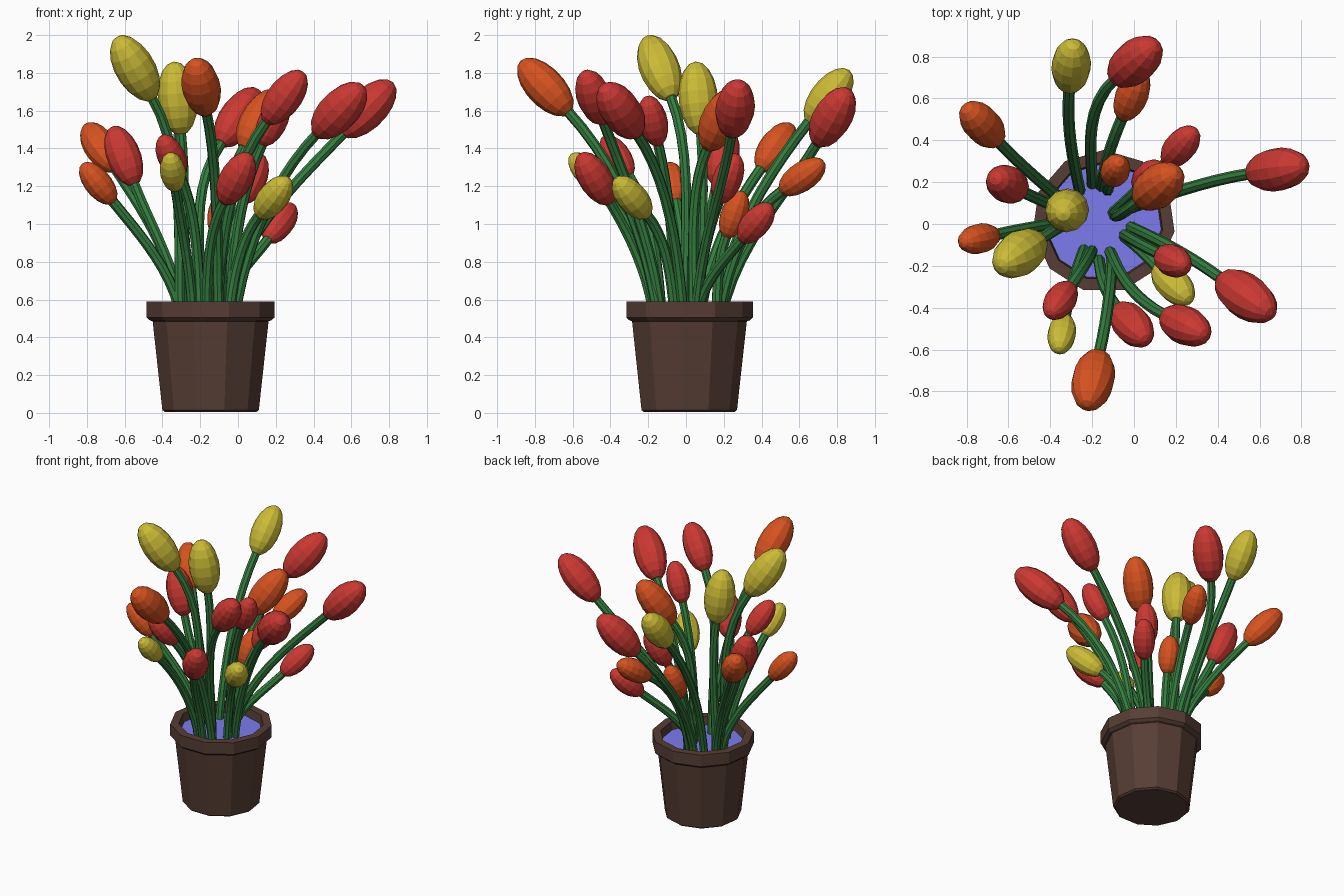
import bpy, bmesh, math
from mathutils import Vector, Matrix

if "Cube" in bpy.data.objects:
    bpy.data.objects.remove(bpy.data.objects["Cube"])


def material(name, rgb):
    m = bpy.data.materials.new(name)
    m.diffuse_color = (*rgb, 1)
    m.use_nodes = True
    m.node_tree.nodes["Principled BSDF"].inputs["Base Color"].default_value = m.diffuse_color
    return m


MATS = {
    "r": material("red", (0.60, 0.040, 0.032)),
    "o": material("orange", (0.68, 0.085, 0.014)),
    "y": material("yellow", (0.60, 0.50, 0.037)),
}
GREEN = material("green", (0.035, 0.21, 0.05))
BROWN = material("brown", (0.095, 0.048, 0.035))
BLUE = material("blue", (0.20, 0.20, 0.85))

CENTRE = Vector((-0.145, 0.012, 0))
SIDES = 11


def mesh_object(name, bm, mat):
    me = bpy.data.meshes.new(name)
    bm.to_mesh(me)
    bm.free()
    me.materials.append(mat)
    ob = bpy.data.objects.new(name, me)
    bpy.context.collection.objects.link(ob)
    return ob


def lathe(name, profile, mat):
    """Spin (radius, z) points round the pot axis, capping both ends."""
    bm = bmesh.new()
    rings = []
    for r, z in profile:
        ring = []
        for i in range(SIDES):
            a = math.pi / 2 + i * 2 * math.pi / SIDES
            ring.append(bm.verts.new(CENTRE + Vector((r * math.cos(a), r * math.sin(a), z))))
        rings.append(ring)
    for a, b in zip(rings, rings[1:]):
        for i in range(SIDES):
            j = (i + 1) % SIDES
            bm.faces.new((a[i], a[j], b[j], b[i]))
    bm.faces.new(rings[0][::-1])
    bm.faces.new(rings[-1])
    return mesh_object(name, bm, mat)


# Pot with a stepped rim, and the blue fill inside it
lathe("pot", [(0.245, 0.005), (0.258, 0.015), (0.31, 0.485), (0.325, 0.49), (0.342, 0.505),
              (0.342, 0.59), (0.285, 0.59), (0.27, 0.47)], BROWN)
lathe("pot_fill", [(0.272, 0.50), (0.278, 0.53)], BLUE)

# Blooms: colour, centre x y z, half-axis vector towards the tip
BLOOMS = [
    ("y", -0.30, 0.755, 1.675, 0.01, 0.11, 0.14),
    ("r", 0.005, 0.775, 1.565, 0.10, 0.085, 0.145),
    ("o", -0.01, 0.615, 1.25, 0.05, 0.115, 0.08),
    ("o", -0.725, 0.475, 1.405, -0.08, 0.085, 0.12),
    ("r", -0.605, 0.19, 1.36, -0.06, 0.03, 0.157),
    ("o", -0.09, 0.255, 1.05, 0.02, 0.045, 0.125),
    ("o", 0.115, 0.18, 1.55, 0.09, 0.07, 0.155),
    ("r", 0.222, 0.37, 1.005, 0.07, 0.08, 0.095),
    ("r", 0.075, 0.22, 1.24, 0.05, 0.05, 0.13),
    ("r", 0.685, 0.26, 1.61, 0.136, 0.02, 0.14),
    ("r", 0.535, -0.345, 1.60, 0.125, -0.09, 0.13),
    ("r", 0.185, -0.175, 1.545, 0.06, -0.03, 0.13),
    ("y", 0.187, -0.285, 1.14, 0.08, -0.085, 0.10),
    ("r", 0.245, -0.485, 1.67, 0.10, -0.05, 0.135),
    ("r", -0.01, -0.48, 1.24, 0.07, -0.08, 0.13),
    ("o", -0.195, -0.745, 1.725, -0.03, -0.13, 0.14),
    ("y", -0.345, -0.525, 1.275, -0.015, -0.085, 0.095),
    ("r", -0.352, -0.365, 1.355, -0.05, -0.07, 0.11),
    ("y", -0.545, -0.14, 1.825, -0.095, -0.065, 0.165),
    ("o", -0.74, -0.07, 1.215, -0.085, -0.02, 0.105),
    ("y", -0.32, 0.065, 1.665, -0.02, -0.015, 0.195),
]


def bloom(name, centre, axis, mat):
    length = axis.length
    width = 0.53 * length
    bm = bmesh.new()
    turn = Vector((0, 0, 1)).rotation_difference(axis).to_matrix().to_4x4()
    mat4 = Matrix.Translation(centre) @ turn @ Matrix.Diagonal((width, width, length, 1))
    bmesh.ops.create_uvsphere(bm, u_segments=12, v_segments=9, radius=1, matrix=mat4)
    return mesh_object(name, bm, mat)


def stem(name, centre, axis):
    end = centre - axis * 0.9
    # Root lies between the radial line and the bloom's own backward line
    out = Vector((end.x - CENTRE.x, end.y - CENTRE.y, 0))
    flat = Vector((axis.x, axis.y, 0)).normalized()
    radial = out.normalized() * min(0.16, out.length)
    root = radial * 0.5 + (out - flat * max(0, out.dot(flat) - 0.13)) * 0.5
    if root.length > 0.18:
        root = root.normalized() * 0.18
    # Stems leaning right and back start nearer the middle
    if centre.x > 0.05 and centre.y > 0:
        root *= 0.4
    elif centre.x > 0.05:
        root *= 0.8
    root = CENTRE + root + Vector((0, 0, 0.48))
    reach = (end - root).length
    lean = Vector((end.x - root.x, end.y - root.y, 0)) * 0.12

    cu = bpy.data.curves.new(name, "CURVE")
    cu.dimensions = "3D"
    cu.resolution_u = 10
    cu.bevel_depth = 0.028
    cu.bevel_resolution = 2
    sp = cu.splines.new("BEZIER")
    sp.use_smooth = False
    sp.bezier_points.add(1)
    a, b = sp.bezier_points
    up = Vector((0, 0, 0.36 * reach)) + lean
    back = axis.normalized() * 0.33 * reach
    for p, co, h in ((a, root, up), (b, end, back)):
        p.handle_left_type = p.handle_right_type = "FREE"
        p.co, p.handle_left, p.handle_right = co, co - h, co + h
    cu.materials.append(GREEN)
    ob = bpy.data.objects.new(name, cu)
    bpy.context.collection.objects.link(ob)
    return ob


# Stems and flower heads
stems = []
for i, (col, x, y, z, dx, dy, dz) in enumerate(BLOOMS, 1):
    c, axis = Vector((x, y, z)), Vector((dx, dy, dz))
    bloom(f"bloom_{i}", c, axis, MATS[col])
    stems.append(stem(f"stem_{i}", c, axis))

# Turn the stem curves into flat-faced meshes
bpy.ops.object.select_all(action="DESELECT")
for ob in stems:
    ob.select_set(True)
bpy.context.view_layer.objects.active = stems[0]
bpy.ops.object.convert(target="MESH")
bpy.ops.object.shade_flat()
